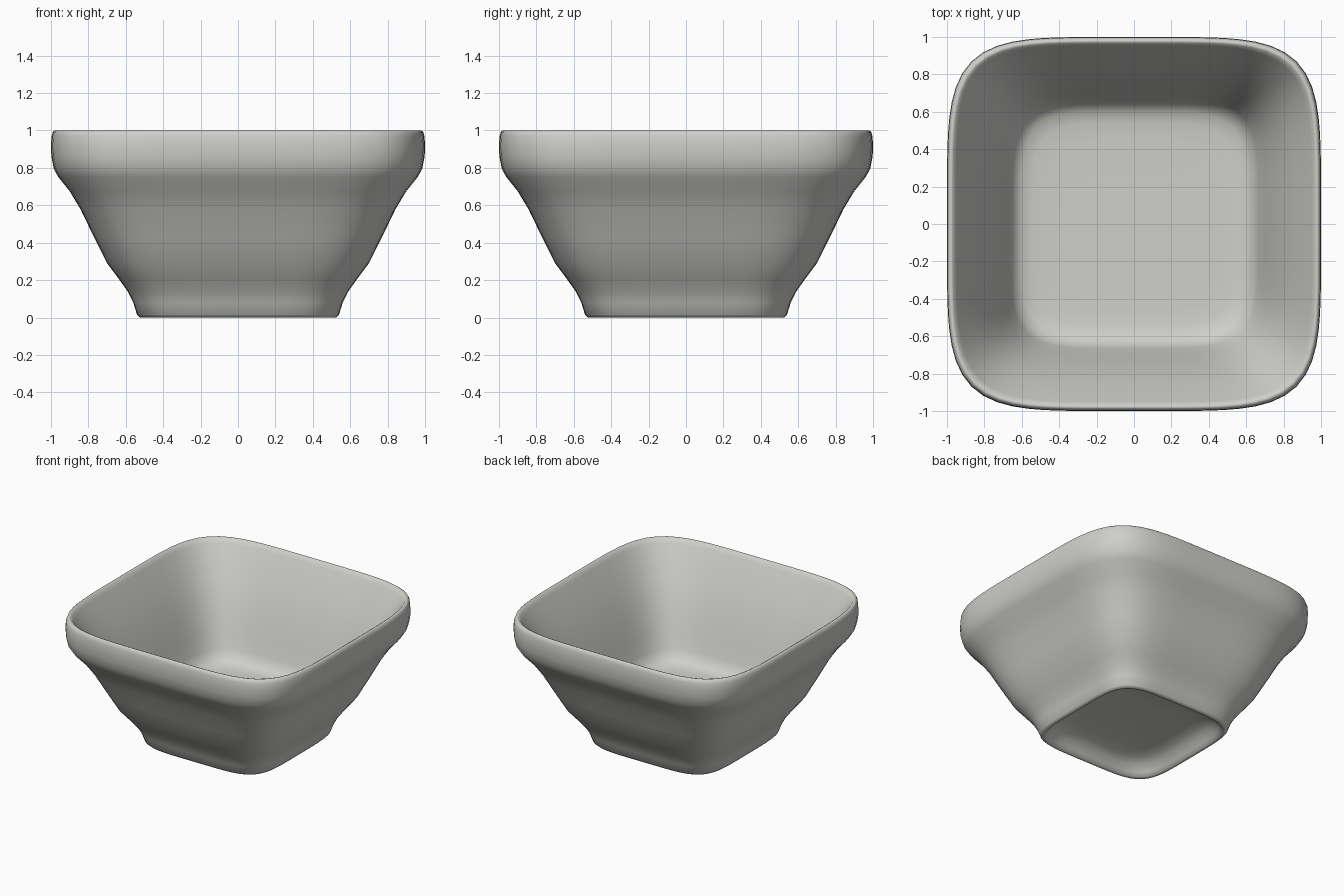
import bpy, bmesh, math

cube = bpy.data.objects.get("Cube")
if cube:
    bpy.data.objects.remove(cube)

clay = bpy.data.materials.new("warm_grey_ceramic")
clay.use_nodes = True
colour = (0.62, 0.62, 0.59, 1)
clay.diffuse_color = colour
clay.node_tree.nodes["Principled BSDF"].inputs["Base Color"].default_value = colour

SIDES = 96
POWER = 4.95  # squareness of the cross-section

# Half width and height, from the recessed base, up the outside, down the inside
PROFILE = [
    (0.20, 0.12), (0.33, 0.115), (0.41, 0.10), (0.46, 0.07), (0.49, 0.03),
    (0.508, 0.005), (0.525, 0.0), (0.54, 0.015), (0.56, 0.08), (0.59, 0.14),
    (0.64, 0.21), (0.70, 0.29), (0.77, 0.43), (0.84, 0.575), (0.90, 0.675),
    (0.96, 0.75), (0.985, 0.795), (0.998, 0.86), (1.0, 0.92), (0.997, 0.97),
    (0.99, 0.992), (0.98, 1.0), (0.968, 0.995), (0.95, 0.965), (0.90, 0.875),
    (0.85, 0.78), (0.80, 0.675), (0.75, 0.55), (0.70, 0.41), (0.665, 0.30),
    (0.64, 0.245), (0.60, 0.215), (0.54, 0.203), (0.45, 0.20), (0.20, 0.20),
]


def rounded_square(bm, half, z):
    """One ring of vertices on a rounded square."""
    ring = []
    for i in range(SIDES):
        a = 2 * math.pi * i / SIDES
        c, s = math.cos(a), math.sin(a)
        r = half / (abs(c) ** POWER + abs(s) ** POWER) ** (1 / POWER)
        ring.append(bm.verts.new((r * c, r * s, z)))
    return ring


# Bowl: stacked rings bridged into one closed shell
bm = bmesh.new()
rings = [rounded_square(bm, *p) for p in PROFILE]
for low, high in zip(rings, rings[1:]):
    for i in range(SIDES):
        j = (i + 1) % SIDES
        bm.faces.new((low[i], low[j], high[j], high[i]))
bm.faces.new(rings[0][::-1])
bm.faces.new(rings[-1])
for f in bm.faces:
    f.smooth = True
mesh = bpy.data.meshes.new("bowl")
bm.to_mesh(mesh)
bm.free()
mesh.materials.append(clay)
bowl = bpy.data.objects.new("bowl", mesh)
bpy.context.collection.objects.link(bowl)
